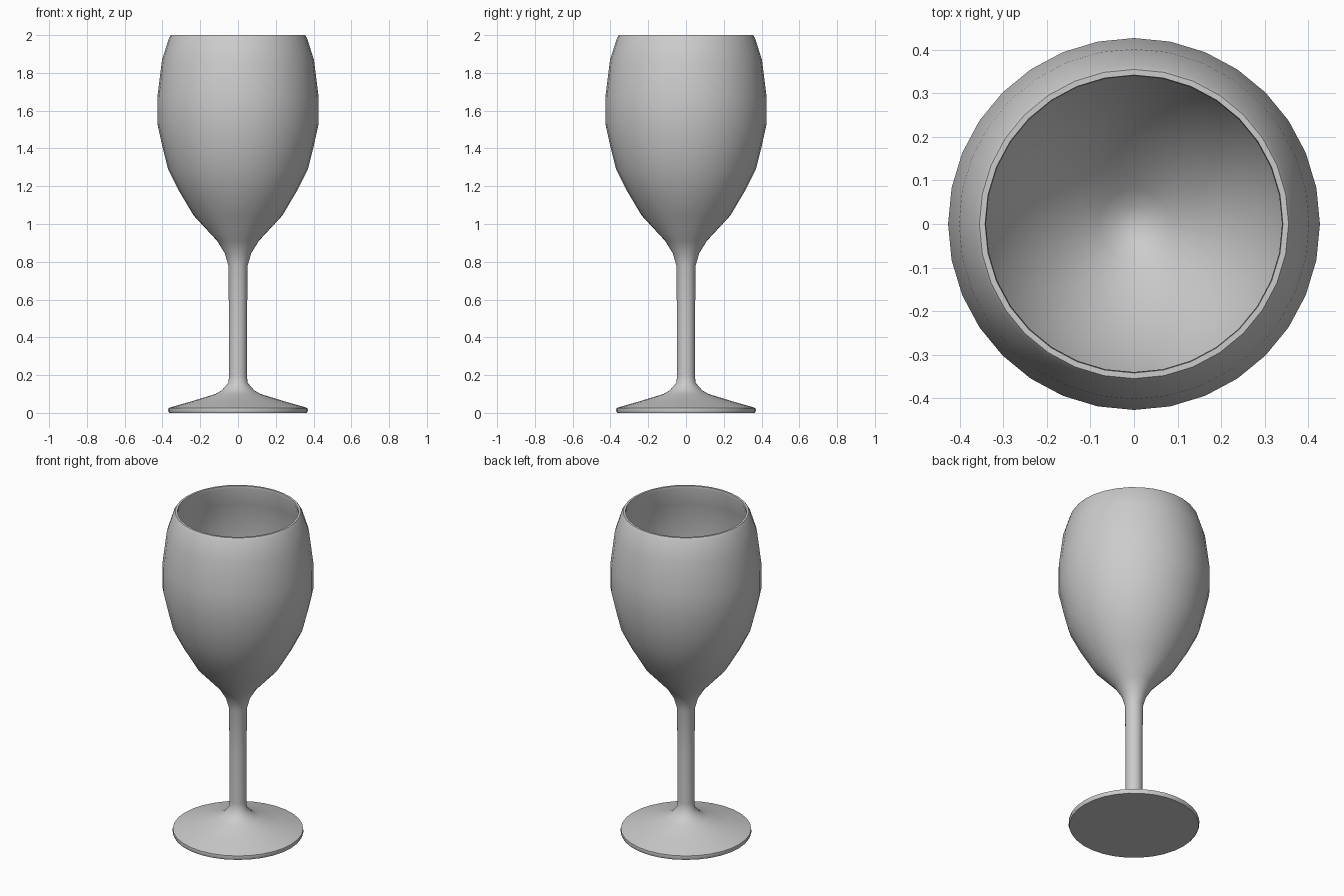
import bpy, bmesh, math

if "Cube" in bpy.data.objects:
    bpy.data.objects.remove(bpy.data.objects["Cube"])

SIDES = 32

def lathe(name, profile):
    """Revolve (radius, height) points around z; radius 0 becomes a pole."""
    bm = bmesh.new()
    rings = []
    for r, z in profile:
        if r == 0:
            rings.append([bm.verts.new((0, 0, z))] * SIDES)
        else:
            rings.append([bm.verts.new((r * math.cos(2 * math.pi * i / SIDES),
                                        r * math.sin(2 * math.pi * i / SIDES), z))
                          for i in range(SIDES)])
    for a, b in zip(rings, rings[1:]):
        for i in range(SIDES):
            j = (i + 1) % SIDES
            bm.faces.new(list(dict.fromkeys((a[i], a[j], b[j], b[i]))))
    bmesh.ops.recalc_face_normals(bm, faces=bm.faces)
    mesh = bpy.data.meshes.new(name)
    bm.to_mesh(mesh)
    bm.free()
    obj = bpy.data.objects.new(name, mesh)
    bpy.context.collection.objects.link(obj)
    bpy.context.view_layer.objects.active = obj
    obj.select_set(True)
    bpy.ops.object.shade_smooth_by_angle(angle=math.radians(40))
    obj.select_set(False)
    return obj

# Foot and stem
foot = [(0, 0), (0.365, 0), (0.37, 0.012), (0.368, 0.026),
        (0.24, 0.063), (0.12, 0.1), (0.085, 0.12), (0.05, 0.16)]
stem = [(0.048, 0.2), (0.048, 0.51), (0.051, 0.78)]

# Outside of the bowl up to the rim
outer = [(0.07, 0.845), (0.11, 0.91), (0.235, 1.045), (0.312, 1.175),
         (0.37, 1.29), (0.398, 1.4), (0.427, 1.53), (0.427, 1.67),
         (0.402, 1.87), (0.365, 1.985), (0.355, 2.0)]

# Inside of the bowl down to its bottom
inner = [(0.342, 2.0), (0.34, 1.985), (0.379, 1.87), (0.405, 1.67),
         (0.405, 1.53), (0.376, 1.4), (0.347, 1.29), (0.288, 1.175),
         (0.21, 1.05), (0.08, 0.925), (0.04, 0.9), (0, 0.89)]

lathe("wine_glass", foot + stem + outer + inner)
